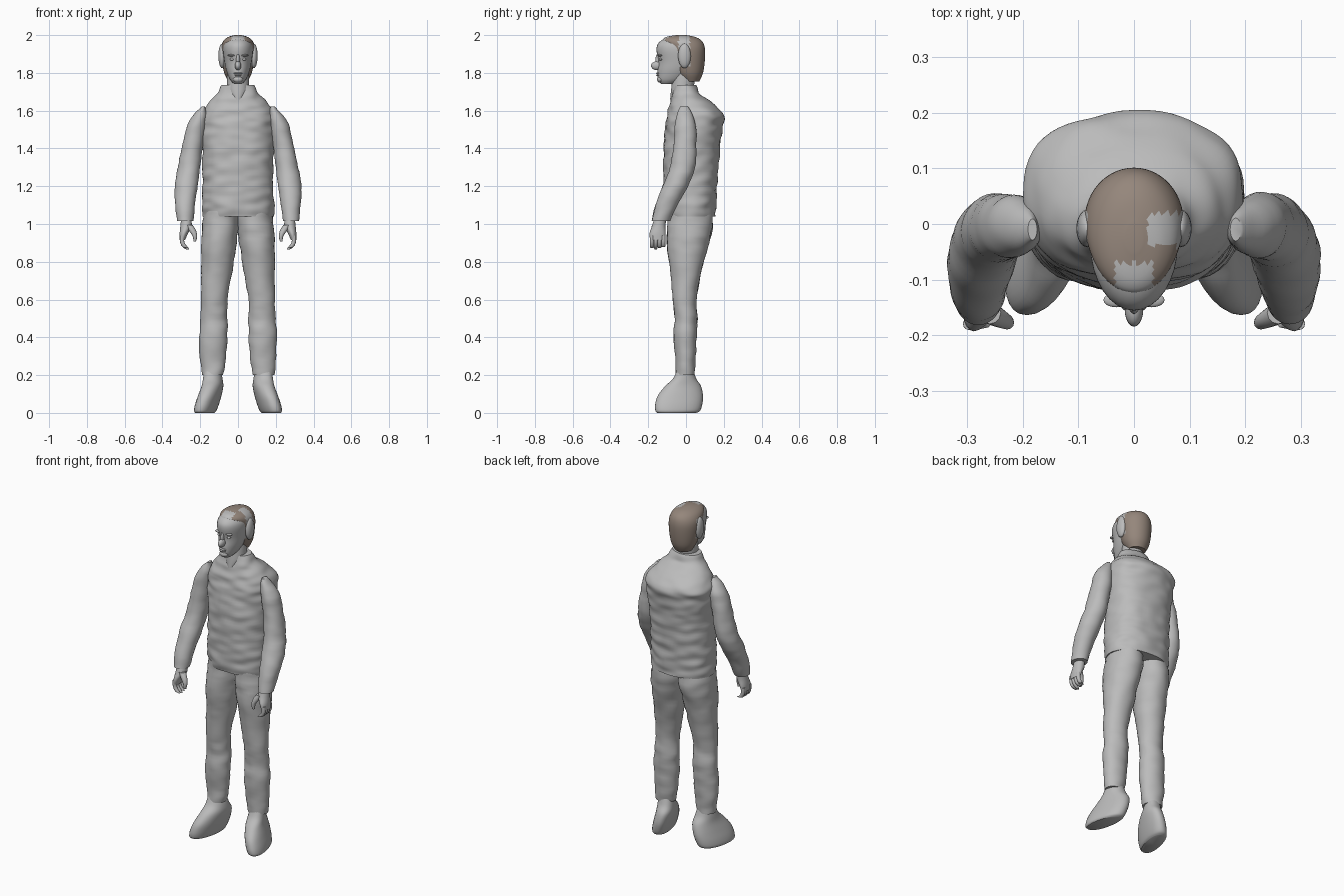
import bpy, bmesh, math
from mathutils import Matrix, Vector, noise

cube = bpy.data.objects.get("Cube")
if cube:
    bpy.data.objects.remove(cube, do_unlink=True)


def material(name, rgb):
    m = bpy.data.materials.new(name)
    m.use_nodes = True
    m.diffuse_color = (*rgb, 1)
    m.node_tree.nodes["Principled BSDF"].inputs["Base Color"].default_value = (*rgb, 1)
    return m


GREY = material("plain_grey", (0.5, 0.5, 0.5))
BROWN = material("hair_brown", (0.3, 0.24, 0.2))


def finish(name, bm, mats=(GREY,), rule=None, angle=45):
    bmesh.ops.recalc_face_normals(bm, faces=bm.faces)
    if rule:
        for f in bm.faces:
            f.material_index = rule(f.calc_center_median())
    mesh = bpy.data.meshes.new(name)
    bm.to_mesh(mesh)
    bm.free()
    for m in mats:
        mesh.materials.append(m)
    ob = bpy.data.objects.new(name, mesh)
    bpy.context.collection.objects.link(ob)
    bpy.ops.object.select_all(action="DESELECT")
    ob.select_set(True)
    bpy.context.view_layer.objects.active = ob
    bpy.ops.object.shade_smooth_by_angle(angle=math.radians(angle))
    return ob


def spline(a, b, c, d, t):
    """Smooth step between b and c, guided by their neighbours."""
    return tuple(0.5 * (2 * q + (r - p) * t + (2 * p - 5 * q + 4 * r - s) * t * t
                        + (3 * q - p - 3 * r + s) * t ** 3)
                 for p, q, r, s in zip(a, b, c, d))


def loft(name, sections, side=1, sides=32, steps=5, power=2.0, wrinkle=0,
         shear=0, mats=(GREY,), rule=None):
    """Skin rounded sections given as (z, x0, x1, y0, y1)."""
    last = len(sections) - 1
    rows = []
    for i in range(last):
        quad = [sections[min(max(i + k, 0), last)] for k in (-1, 0, 1, 2)]
        rows += [spline(*quad, k / steps) for k in range(steps)]
    rows.append(sections[-1])
    bm = bmesh.new()
    rings = []
    for z, x0, x1, y0, y1 in rows:
        ring = []
        for k in range(sides):
            a = math.tau * k / sides
            c, s = math.cos(a), math.sin(a)
            c = math.copysign(abs(c) ** (2 / power), c)
            s = math.copysign(abs(s) ** (2 / power), s)
            y = (y0 + y1) / 2 + s * (y1 - y0) / 2
            x = (x0 + x1) / 2 + c * (x1 - x0) / 2 - shear * y
            n = wrinkle * noise.noise(Vector((x * 12, y * 12, z * 24 + side)))
            ring.append(bm.verts.new(((x + c * n) * side, y + s * n, z)))
        rings.append(ring)
    for low, high in zip(rings, rings[1:]):
        for k in range(sides):
            j = (k + 1) % sides
            bm.faces.new((low[k], low[j], high[j], high[k]))
    bm.faces.new(rings[0])
    bm.faces.new(rings[-1])
    return finish(name, bm, mats, rule)


def centred(rows):
    return [(z, -w, w, y0, y1) for z, w, y0, y1 in rows]


def ellipsoid(name, centre, radii):
    bm = bmesh.new()
    bmesh.ops.create_uvsphere(bm, u_segments=20, v_segments=12, radius=1,
                              matrix=Matrix.Translation(centre) @ Matrix.Diagonal((*radii, 1)))
    return finish(name, bm)


# Padded jacket body with a standing collar
loft("jacket_body", centred([
    (1.04, .187, -.11, .155), (1.12, .19, -.118, .16), (1.25, .187, -.12, .168),
    (1.4, .19, -.118, .18), (1.52, .198, -.108, .195), (1.58, .195, -.1, .2),
    (1.64, .158, -.085, .14), (1.69, .11, -.075, .075), (1.735, .085, -.062, .05)]),
    sides=64, steps=10, power=2.25, wrinkle=.008)

# Neck and head
loft("neck", centred([(1.66, .03, -.084, .02), (1.7, .055, -.08, .035),
                      (1.75, .058, -.075, .045), (1.82, .055, -.07, .05)]))
loft("head", centred([
    (1.742, .022, -.132, -.06), (1.765, .042, -.148, 0), (1.81, .061, -.15, .05),
    (1.86, .072, -.146, .075), (1.92, .079, -.156, .085), (1.955, .073, -.148, .08),
    (1.98, .052, -.115, .055), (1.99, .015, -.06, -.02)]))


# Hair cap, thin over the forehead and bare in a strip above each ear
def hair_rule(p):
    bare_brow = p.y < -.07 and abs(p.x) < .035
    bare_side = (-.04 < p.y < .02 and p.z > 1.83 and abs(p.x) > .025
                 and (p.x > 0 or p.z < 1.95))
    return 0 if bare_brow or bare_side else 1


loft("hair", centred([
    (1.755, .05, -.02, .07), (1.8, .073, -.055, .09), (1.87, .086, -.08, .1),
    (1.93, .089, -.1, .1), (1.968, .078, -.125, .085), (1.99, .052, -.105, .05),
    (2.0, .015, -.05, 0)]), sides=48, steps=6, mats=(GREY, BROWN), rule=hair_rule)

# Facial features
ellipsoid("nose", (0, -.152, 1.838), (.017, .033, .024))
ellipsoid("nose_bridge", (0, -.146, 1.868), (.01, .016, .034))
ellipsoid("upper_lip", (0, -.148, 1.798), (.023, .011, .005))
ellipsoid("lower_lip", (0, -.147, 1.788), (.02, .011, .006))
ellipsoid("chin", (0, -.136, 1.766), (.026, .018, .018))

for side, word in ((1, "left"), (-1, "right")):
    ellipsoid(word + "_eye", (side * .031, -.133, 1.872), (.013, .009, .007))
    ellipsoid(word + "_brow", (side * .032, -.137, 1.893), (.023, .013, .006))
    ellipsoid(word + "_ear", (side * .084, -.008, 1.89), (.02, .034, .065))

    # Sleeve hanging from the shoulder and bending forward at the elbow
    loft(word + "_sleeve", [
        (1.622, .174, .192, -.03, .01), (1.59, .165, .225, -.045, .03),
        (1.53, .167, .267, -.06, .05), (1.42, .185, .295, -.065, .055),
        (1.3, .2, .318, -.085, .05), (1.2, .213, .335, -.125, .01),
        (1.1, .228, .332, -.163, -.045), (1.015, .238, .322, -.182, -.085)],
        side, wrinkle=.005)

    # Palm, curled fingers and thumb
    loft(word + "_palm", [
        (1.04, .25, .3, -.165, -.105), (.99, .245, .305, -.18, -.108),
        (.95, .265, .309, -.193, -.108), (.915, .28, .309, -.19, -.112)], side, sides=20)
    for n, finger in enumerate(("index", "middle", "ring", "little")):
        y = -.18 + n * .02
        tip = .866 + abs(n - 1) * .006
        loft(f"{word}_{finger}_finger", [
            (.94, .284, .308, y - .011, y + .011), (.905, .284, .307, y - .011, y + .011),
            (.88, .268, .295, y - .01, y + .01), (tip, .258, .276, y - .007, y + .007)],
            side, sides=12, steps=4)
    loft(word + "_thumb", [
        (.995, .24, .28, -.18, -.14), (.965, .222, .26, -.187, -.155),
        (.935, .216, .24, -.19, -.165), (.908, .222, .236, -.187, -.17)],
        side, sides=12, steps=4)

    # Trouser leg
    loft(word + "_trouser_leg", [
        (1.07, -.004, .178, -.095, .138), (.98, -.003, .19, -.1, .14),
        (.88, .01, .195, -.1, .115), (.76, .028, .195, -.082, .085),
        (.6, .055, .195, -.07, .055), (.5, .055, .198, -.06, .06),
        (.4, .055, .206, -.066, .055), (.28, .065, .2, -.055, .05),
        (.2, .079, .192, -.055, .045)], side, wrinkle=.006)

    # Rounded boot with the toe turned out
    loft(word + "_boot", [
        (0, .122, .212, -.152, .055), (.012, .112, .218, -.162, .075),
        (.045, .1, .213, -.163, .086), (.09, .088, .2, -.15, .09),
        (.14, .079, .186, -.112, .08), (.18, .082, .182, -.07, .055),
        (.225, .092, .178, -.048, .04)], side, power=2.2, shear=.2)
